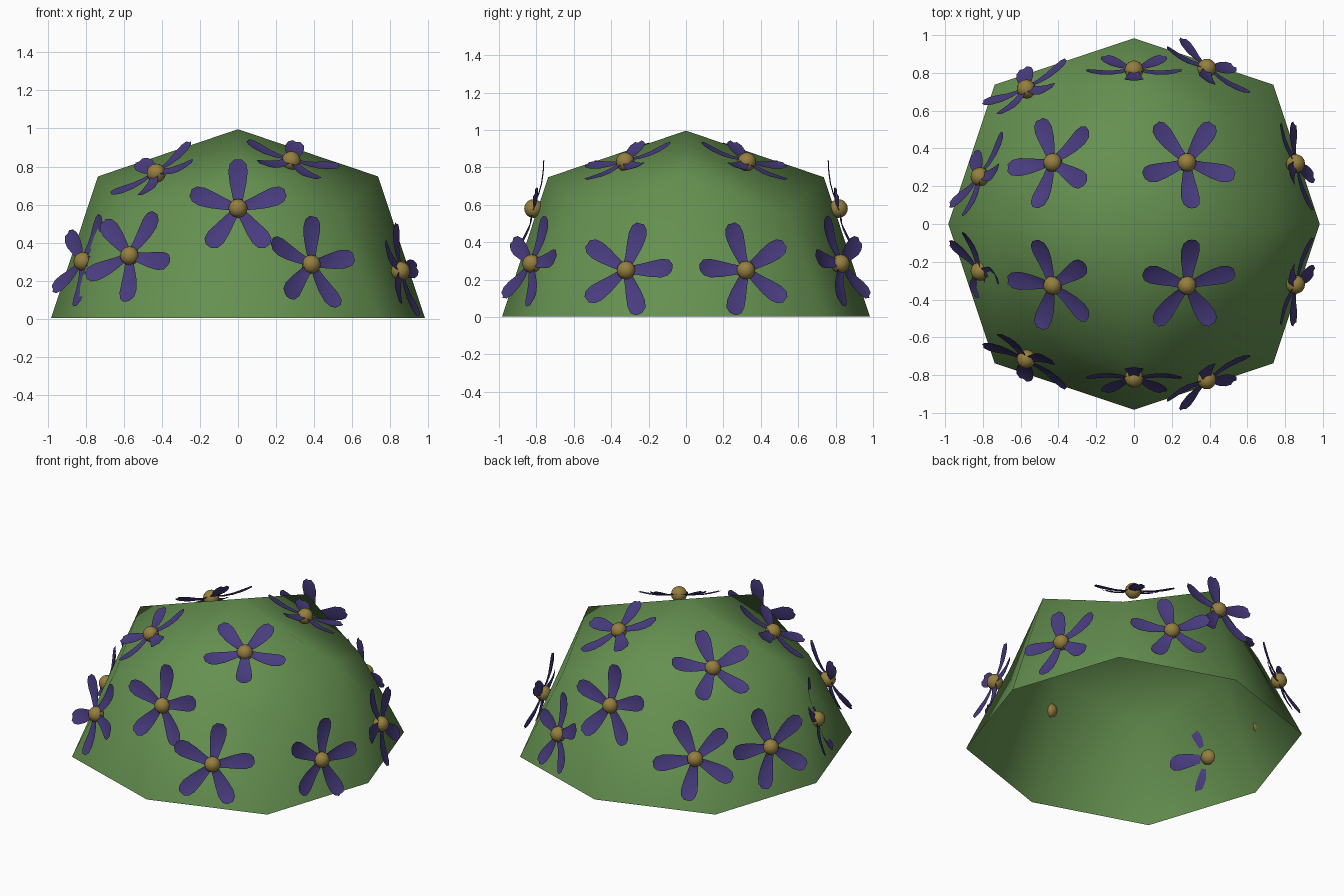
import bpy, bmesh
from math import radians, cos, sin
from mathutils import Vector, Matrix

if "Cube" in bpy.data.objects:
    bpy.data.objects.remove(bpy.data.objects["Cube"])

def material(name, rgb):
    m = bpy.data.materials.new(name)
    m.diffuse_color = (*rgb, 1)
    m.use_nodes = True
    m.node_tree.nodes["Principled BSDF"].inputs["Base Color"].default_value = m.diffuse_color
    return m

def finish(bm, name, mat, mirror=False):
    me = bpy.data.meshes.new(name)
    bm.to_mesh(me)
    bm.free()
    for p in me.polygons:
        p.use_smooth = True
    me.materials.append(mat)
    ob = bpy.data.objects.new(name, me)
    bpy.context.collection.objects.link(ob)
    if mirror:
        mod = ob.modifiers.new("mirror", 'MIRROR')
        mod.use_axis = (False, True, False)
        mod.use_mirror_merge = False
    return ob

green = material("leaf_green", (0.13, 0.28, 0.08))
violet = material("petal_violet", (0.065, 0.045, 0.21))
gold = material("centre_gold", (0.30, 0.21, 0.05))

# Dome: once-smoothed cube, lower half removed
bm = bmesh.new()
bmesh.ops.create_cube(bm, size=2)
bmesh.ops.subdivide_edges(bm, edges=bm.edges[:], cuts=1, use_grid_fill=True)
bmesh.ops.delete(bm, geom=[v for v in bm.verts if v.co.z < -0.1], context='VERTS')
for v in bm.verts:
    corner = sum(abs(c) > 0.1 for c in v.co)
    v.co *= {1: 1.0, 2: 0.75, 3: 5 / 9}[corner]
    v.co = Vector((v.co.x * 0.983, v.co.y * 0.983, v.co.z * 0.993 + 0.003))
finish(bm, "dome", green)

# Petal stations: distance from centre, half width, lift
PETAL = [(0.025, 0.022, 0.0), (0.08, 0.032, -0.008), (0.14, 0.044, -0.008),
         (0.20, 0.051, 0.0), (0.24, 0.043, 0.008), (0.262, 0.02, 0.014)]

def add_petal(bm, frame):
    rows = []
    for d, w, h in PETAL:
        rows.append([bm.verts.new(frame @ Vector((d, s * w, h + 0.006 * abs(s))))
                     for s in (-1, 0, 1)])
    for a, b in zip(rows, rows[1:]):
        for i in range(2):
            bm.faces.new((a[i], b[i], b[i + 1], a[i + 1]))

# Flowers on the front half: position, facing direction, spin in degrees
FLOWERS = [
    ((0.28, -0.325, 0.83), (0.27, -0.37, 1), 90),
    ((-0.43, -0.325, 0.765), (-0.58, -0.40, 1), 100),
    ((0, -0.815, 0.58), (0, -1, 0.28), 90),
    ((-0.57, -0.715, 0.33), (-0.58, -1, 0.40), 63),
    ((0.385, -0.825, 0.285), (0.61, -1, 0.35), 80),
    ((-0.815, -0.25, 0.30), (-1, -0.58, 0.37), 73),
    ((0.855, -0.32, 0.25), (1, -0.30, 0.25), 75),
]
petals, centres = bmesh.new(), bmesh.new()
for pos, normal, spin in FLOWERS:
    n = Vector(normal).normalized()
    ref = Vector((0, 1, 0)) if n.z > 0.7 else Vector((0, 0, 1))
    up = (ref - n * ref.dot(n)).normalized()
    basis = Matrix((up.cross(n), up, n)).transposed().to_4x4()
    frame = Matrix.Translation(pos) @ basis
    for k in range(5):
        add_petal(petals, frame @ Matrix.Rotation(radians(spin + 72 * k), 4, 'Z'))
    bmesh.ops.create_uvsphere(centres, u_segments=16, v_segments=10, radius=0.05,
                              matrix=frame)
finish(petals, "flower_petals", violet, mirror=True)
finish(centres, "flower_centres", gold, mirror=True)
